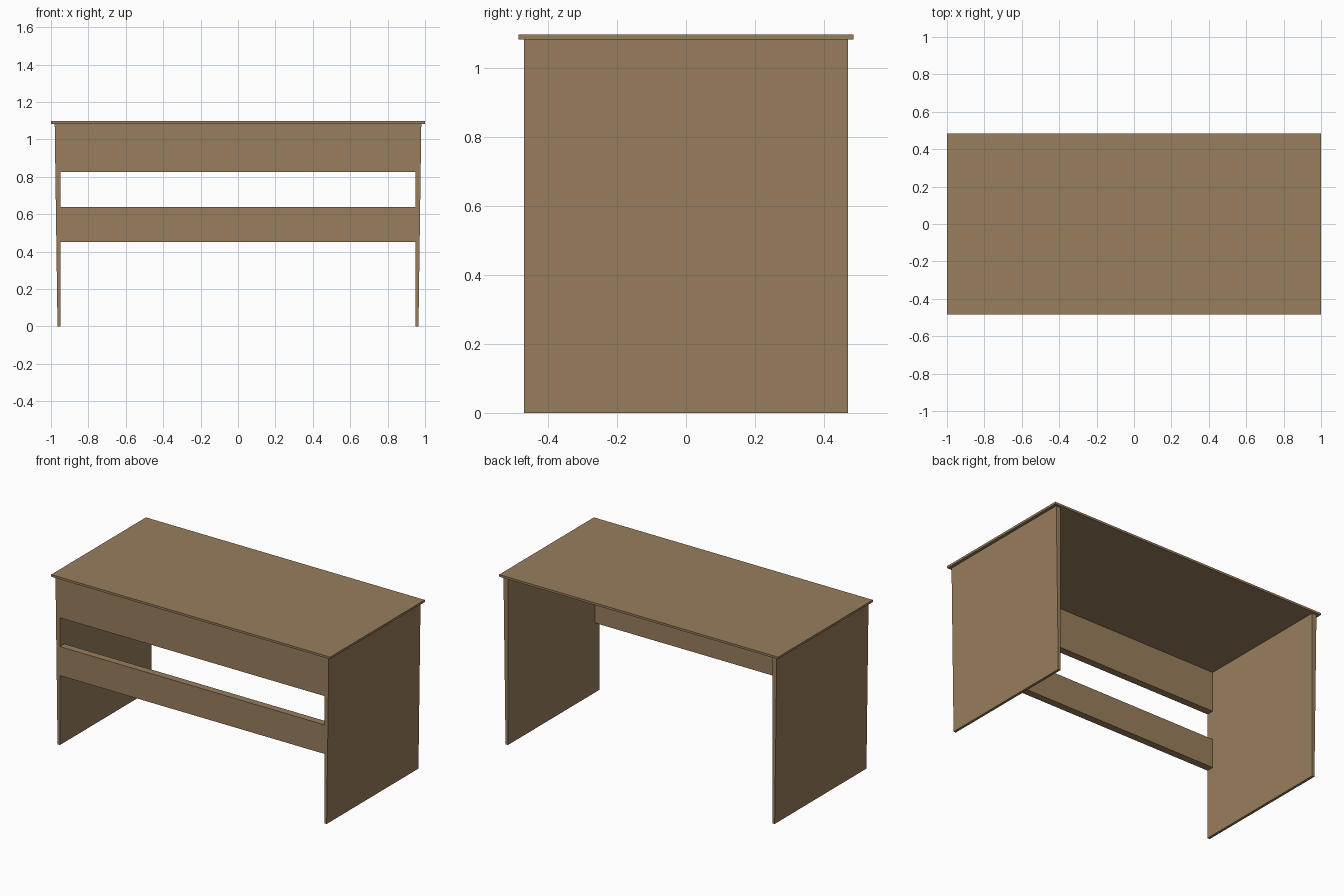
import bpy, bmesh

if "Cube" in bpy.data.objects:
    bpy.data.objects.remove(bpy.data.objects["Cube"])

wood = bpy.data.materials.new("brown wood")
wood.diffuse_color = (0.315, 0.208, 0.110, 1)
wood.use_nodes = True
wood.node_tree.nodes["Principled BSDF"].inputs["Base Color"].default_value = wood.diffuse_color


def extrude_profile(name, profile, y0, y1):
    """Extrude an x-z outline along y."""
    bm = bmesh.new()
    face = bm.faces.new([bm.verts.new((x, y0, z)) for x, z in profile])
    ext = bmesh.ops.extrude_face_region(bm, geom=[face])
    moved = [v for v in ext["geom"] if isinstance(v, bmesh.types.BMVert)]
    bmesh.ops.translate(bm, verts=moved, vec=(0, y1 - y0, 0))
    bmesh.ops.recalc_face_normals(bm, faces=bm.faces)
    mesh = bpy.data.meshes.new(name)
    bm.to_mesh(mesh)
    bm.free()
    mesh.materials.append(wood)
    obj = bpy.data.objects.new(name, mesh)
    bpy.context.collection.objects.link(obj)
    return obj


def board(name, half_width, z0, z1, y0, y1):
    w = half_width
    return extrude_profile(name, [(-w, z0), (w, z0), (w, z1), (-w, z1)], y0, y1)


TOP_Z, INNER, DEPTH = 1.083, 0.948, 0.47

# Desk top with a small overhang
board("desk_top", 1.0, TOP_Z, 1.097, -0.485, 0.485)

# Side panels: upright inside, outer face leaning outwards to the top
for side, s in (("left", -1), ("right", 1)):
    extrude_profile(side + "_side_panel",
                    [(s * INNER, 0), (s * 0.965, 0), (s * 0.98, TOP_Z), (s * INNER, TOP_Z)],
                    -DEPTH, DEPTH)

# Front boards between the side panels
board("upper_front_board", INNER, 0.825, TOP_Z, -DEPTH, -DEPTH + 0.047)
board("lower_front_board", INNER, 0.45, 0.638, -DEPTH, -DEPTH + 0.047)
